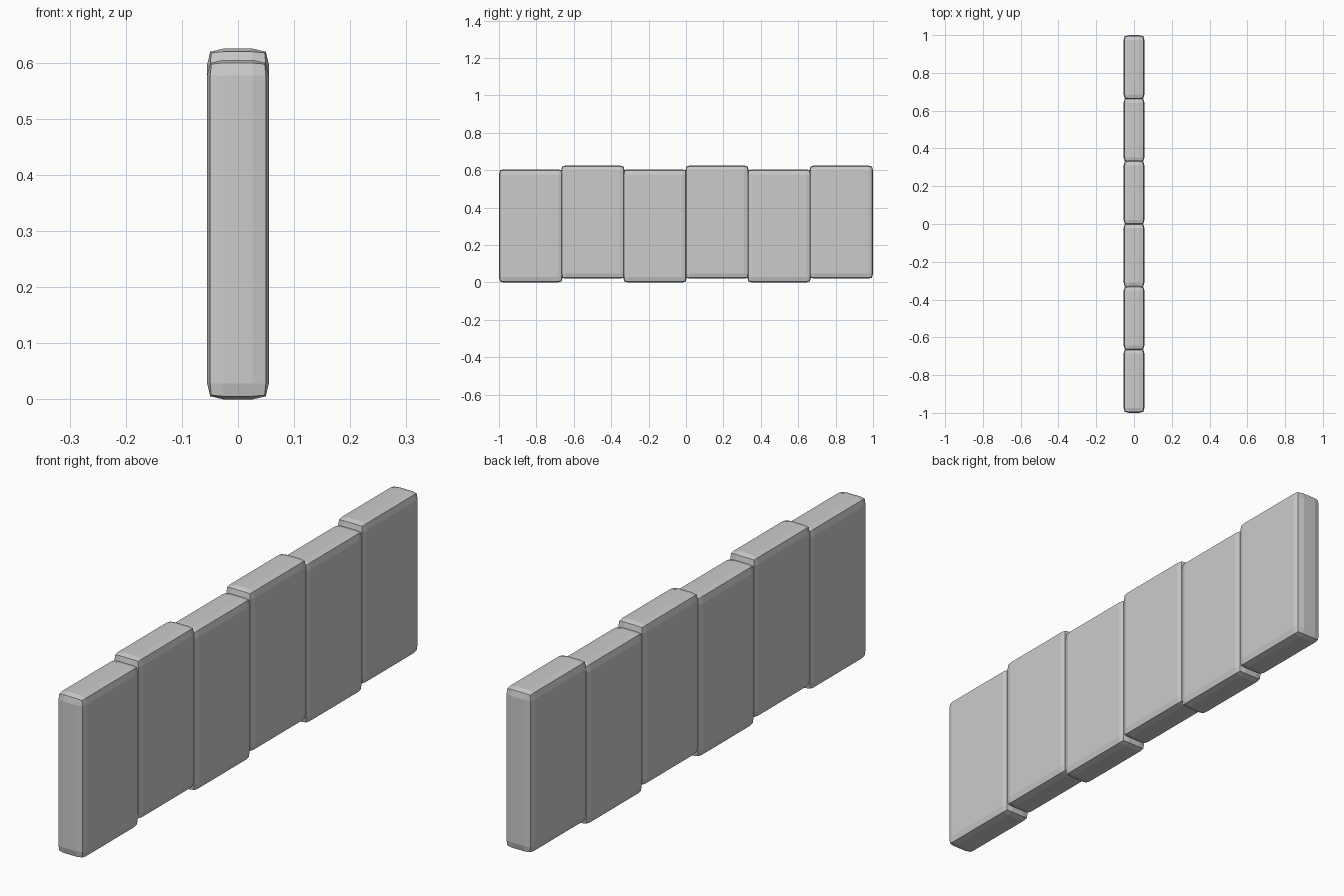
import bpy, bmesh
from mathutils import Vector

if "Cube" in bpy.data.objects:
    bpy.data.objects.remove(bpy.data.objects["Cube"])

HALF = Vector((0.055, 0.17, 0.3025))    # half size of one plank
INSET = (0.029, 0.025, 0.028)           # width of the worn border on each axis
PITCH = 0.332
PULL = {0: 0.0, 1: 0.0, 2: 0.0055, 3: 0.0075}  # how far edges and corners are worn in


def plank(name, y, z):
    bm = bmesh.new()
    bmesh.ops.create_cube(bm, size=2)
    bmesh.ops.scale(bm, vec=HALF, verts=bm.verts)
    # border loops near every edge
    for a in range(3):
        for s in (-1, 1):
            n = Vector((0, 0, 0))
            n[a] = s
            bmesh.ops.bisect_plane(bm, geom=bm.verts[:] + bm.edges[:] + bm.faces[:],
                                   plane_co=n * (HALF[a] - INSET[a]), plane_no=n)
    # pull edges and corners inward
    for v in bm.verts:
        outer = [a for a in range(3) if abs(v.co[a]) > HALF[a] - 1e-4]
        for a in outer:
            v.co[a] -= PULL[len(outer)] * (1 if v.co[a] > 0 else -1)
    bmesh.ops.recalc_face_normals(bm, faces=bm.faces)
    me = bpy.data.meshes.new(name)
    bm.to_mesh(me)
    bm.free()
    ob = bpy.data.objects.new(name, me)
    ob.location = (0, y, z)
    bpy.context.collection.objects.link(ob)


# row of planks, every other one raised
for i in range(6):
    plank(f"plank_{i + 1}", (i - 2.5) * PITCH, HALF.z + 0.02 * (i % 2))
